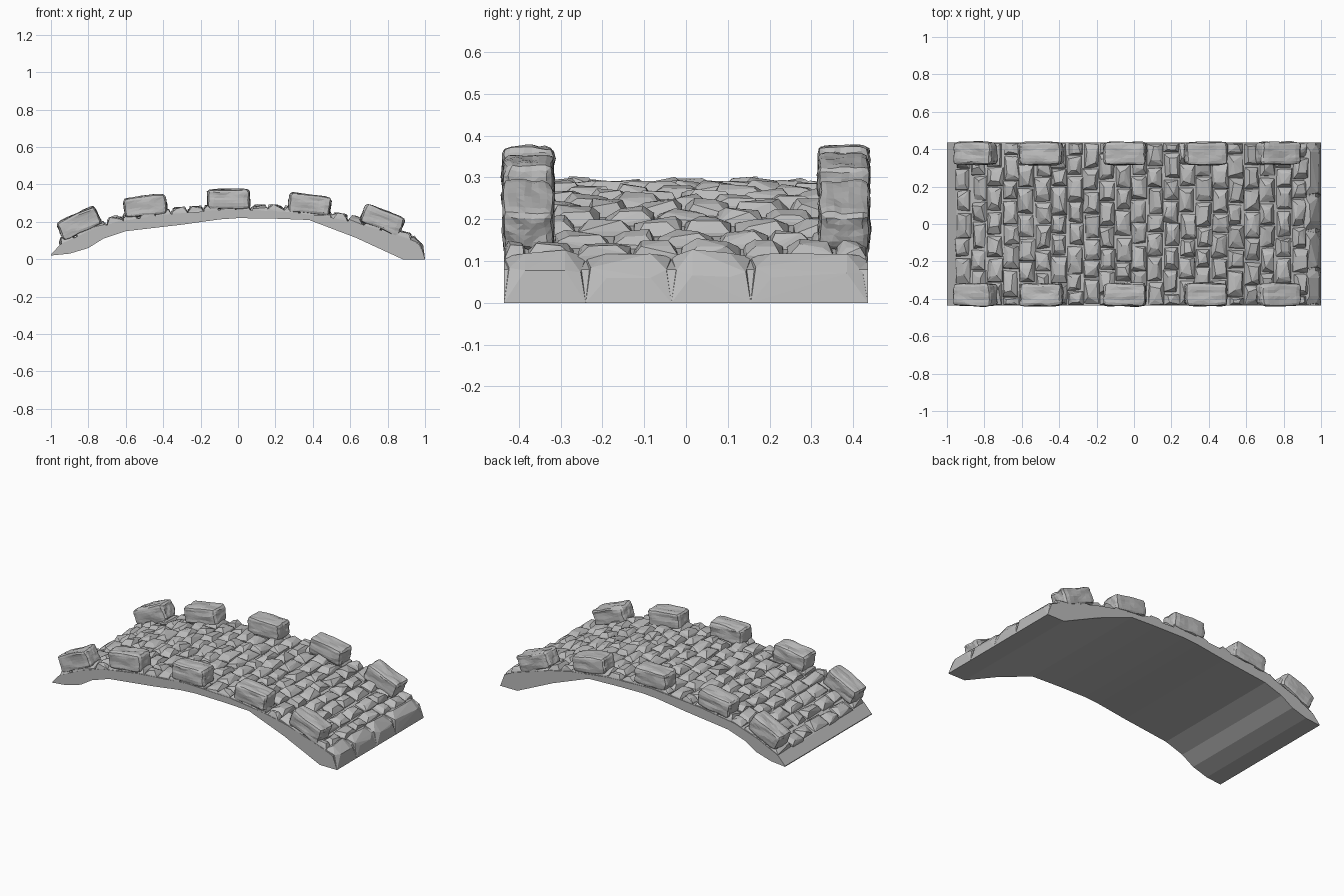
import bpy, bmesh, math, random
from mathutils import Vector, Matrix, noise

random.seed(7)
cube = bpy.data.objects.get("Cube")
if cube:
    bpy.data.objects.remove(cube, do_unlink=True)

HALF_WIDTH = 0.435
GREY = (0.5, 0.5, 0.5, 1)
stone = bpy.data.materials.new("grey_stone")
stone.use_nodes = True
stone.diffuse_color = GREY
stone.node_tree.nodes["Principled BSDF"].inputs["Base Color"].default_value = GREY
stone.node_tree.nodes["Principled BSDF"].inputs["Roughness"].default_value = 0.9

# Arch profile, as (x, z) points for the paving and the underside
ROAD = [(-1, 0.045), (-0.95, 0.1), (-0.8, 0.17), (-0.65, 0.22), (-0.4, 0.258), (-0.05, 0.287),
        (0.25, 0.275), (0.5, 0.243), (0.65, 0.21), (0.9, 0.13), (0.97, 0.1)]
UNDER = [(1, 0), (0.88, 0.0), (0.63, 0.115), (0.38, 0.21), (0.2, 0.217), (0, 0.22), (-0.1, 0.213),
         (-0.3, 0.185), (-0.6, 0.15), (-0.72, 0.11), (-0.8, 0.06), (-0.9, 0.03), (-1, 0.02)]


def road_z(x):
    for (x0, z0), (x1, z1) in zip(ROAD, ROAD[1:]):
        if x <= x1:
            break
    return z0 + (z1 - z0) * (x - x0) / (x1 - x0)


def finish(name, bm):
    bmesh.ops.recalc_face_normals(bm, faces=bm.faces)
    mesh = bpy.data.meshes.new(name)
    bm.to_mesh(mesh)
    bm.free()
    mesh.materials.append(stone)
    obj = bpy.data.objects.new(name, mesh)
    bpy.context.collection.objects.link(obj)
    return obj


def add_hull(bm, points):
    """Adds one faceted stone as the hull of a few points."""
    verts = [bm.verts.new(p) for p in points]
    hull = bmesh.ops.convex_hull(bm, input=verts)
    loose = {v for v in hull["geom_interior"] + hull["geom_unused"]
             if isinstance(v, bmesh.types.BMVert)}
    bmesh.ops.delete(bm, geom=list(loose), context="VERTS")


def jitter(amount):
    return random.uniform(-amount, amount)


# Arched slab, extruded across the width
bm = bmesh.new()
outline = [(x, z - 0.02) for x, z in ROAD] + UNDER
ring = [bm.verts.new((x, -HALF_WIDTH, z)) for x, z in outline]
face = bm.faces.new(ring)
extruded = bmesh.ops.extrude_face_region(bm, geom=[face], use_keep_orig=True)
moved = [g for g in extruded["geom"] if isinstance(g, bmesh.types.BMVert)]
bmesh.ops.translate(bm, verts=moved, vec=(0, 2 * HALF_WIDTH, 0))
finish("arch_slab", bm)

# Cobblestones in staggered rows across the road
bm = bmesh.new()
ROWS, PER_ROW = 22, 7
pitch = 1.9 / ROWS
step = 2 * HALF_WIDTH / PER_ROW
for row in range(ROWS):
    x = -0.965 + pitch * (row + 0.5)
    slope = math.atan2(road_z(x + 0.03) - road_z(x - 0.03), 0.06)
    shift = step * (0.5 if row % 2 else 0.0)
    cuts = [-HALF_WIDTH + shift + step * i + jitter(0.018) for i in range(PER_ROW + 1)]
    cuts = [-HALF_WIDTH] + [c for c in cuts if abs(c) < HALF_WIDTH - 0.04] + [HALF_WIDTH]
    for y0, y1 in zip(cuts, cuts[1:]):
        cy, hy = (y0 + y1) / 2, (y1 - y0) / 2 - 0.002
        hx = pitch * random.uniform(0.44, 0.54)
        place = (Matrix.Translation((x + jitter(0.006), cy, road_z(x)))
                 @ Matrix.Rotation(-slope + jitter(0.14), 4, "Y")
                 @ Matrix.Rotation(jitter(0.1), 4, "X"))
        points = []
        for sx in (-1, 1):
            for sy in (-1, 1):
                points.append((sx * hx, sy * hy, -0.03))
                points.append((sx * hx * random.uniform(0.8, 1), sy * hy * random.uniform(0.85, 1),
                               -0.012 + jitter(0.006)))
                points.append((sx * hx * random.uniform(0.2, 0.75), sy * hy * random.uniform(0.3, 0.75),
                               0.008 + jitter(0.007)))
        world = [place @ Vector(p) for p in points]
        for p in world:
            p.x = max(-0.995, min(0.995, p.x))
            p.y = max(-HALF_WIDTH, min(HALF_WIDTH, p.y))
        add_hull(bm, world)
finish("cobblestones", bm)

# Large wedge stones closing the low end
bm = bmesh.new()
edges = [-HALF_WIDTH, -0.24, -0.035, 0.155, HALF_WIDTH]
for y0, y1 in zip(edges, edges[1:]):
    points = []
    for y, inward in ((y0, 1), (y1, -1)):
        points += [(0.9, y, 0.005), (1, y, 0), (0.91, y, 0.11),
                   (0.978 + jitter(0.006), y + inward * 0.012, 0.075 + jitter(0.01)),
                   (0.94 + jitter(0.01), y + inward * 0.05, 0.122 + jitter(0.006)),
                   (0.99, y + inward * 0.05, 0.07 + jitter(0.015))]
    add_hull(bm, points)
finish("end_stones", bm)


# Rough hewn parapet blocks along both edges
def parapet_block(name, centre, tilt, seed):
    bm = bmesh.new()
    bmesh.ops.create_cube(bm, size=2)
    bmesh.ops.subdivide_edges(bm, edges=bm.edges[:], cuts=6, use_grid_fill=True)
    half = Vector((0.113, 0.061, 0.052))
    place = Matrix.Translation(centre) @ Matrix.Rotation(-math.radians(tilt), 4, "Y")
    for v in bm.verts:
        p = v.co.copy()
        p /= sum(abs(c) ** 9 for c in p) ** (1 / 9)
        p = Vector(c * h for c, h in zip(p, half))
        # long chipped furrows follow the length of the block
        sample = Vector((p.x * 12, p.y * 32, p.z * 32)) + Vector((seed * 9.3, seed, 0))
        chip = noise.noise_vector(sample)
        p += Vector((chip.x * 0.007, chip.y * 0.007, chip.z * 0.008))
        v.co = place @ p
        v.co.y = max(-0.445, min(0.445, v.co.y))
    bmesh.ops.triangulate(bm, faces=bm.faces[:])
    finish(name, bm)


BLOCKS = [(-0.85, 0.193, 25), (-0.495, 0.285, 8), (-0.05, 0.322, 0),
          (0.383, 0.293, -8), (0.772, 0.21, -22)]
for side, y in (("right", -0.378), ("left", 0.378)):
    for i, (x, z, tilt) in enumerate(BLOCKS):
        seed = i + (5 if y > 0 else 0)
        parapet_block(f"parapet_block_{side}_{i + 1}", (x, y, z), tilt + jitter(1.5), seed)
